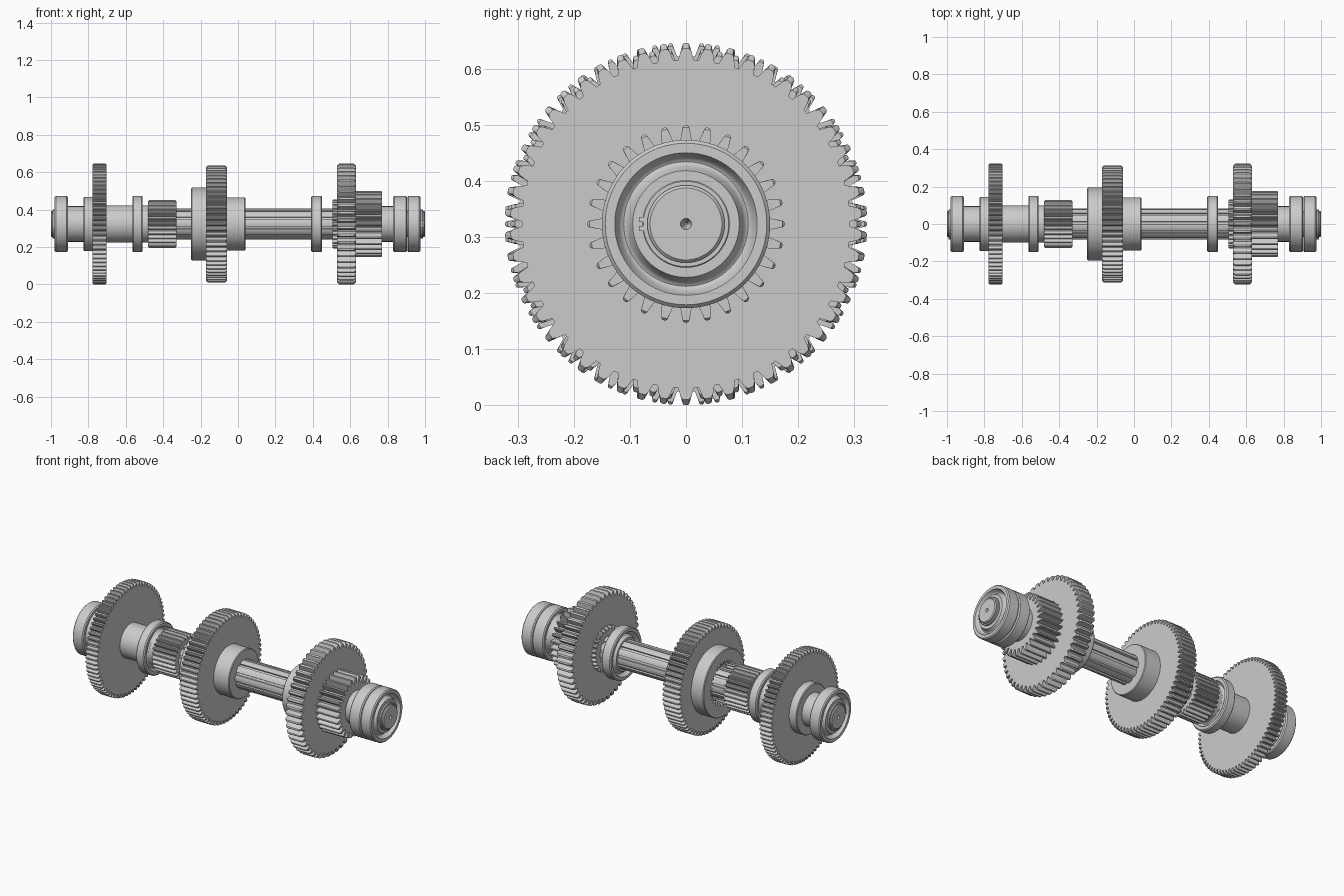
import bpy, bmesh, math

AXIS_Z = 0.323      # height of the shaft axis
BORE = 0.06         # hidden inner radius of parts sitting on the shaft

if "Cube" in bpy.data.objects:
    bpy.data.objects.remove(bpy.data.objects["Cube"], do_unlink=True)

steel = bpy.data.materials.new("light grey steel")
steel.use_nodes = True
GREY = (0.6, 0.6, 0.6, 1)
steel.diffuse_color = GREY
steel.node_tree.nodes["Principled BSDF"].inputs["Base Color"].default_value = GREY


def finish(name, bm):
    bmesh.ops.recalc_face_normals(bm, faces=bm.faces)
    mesh = bpy.data.meshes.new(name)
    bm.to_mesh(mesh)
    bm.free()
    mesh.materials.append(steel)
    ob = bpy.data.objects.new(name, mesh)
    ob.location.z = AXIS_Z
    bpy.context.collection.objects.link(ob)
    bpy.ops.object.select_all(action='DESELECT')
    ob.select_set(True)
    bpy.context.view_layer.objects.active = ob
    bpy.ops.object.shade_smooth_by_angle(angle=math.radians(30))
    return ob


def loft(name, angles, sections, solid=False):
    """Join (x, radii) sections round the x axis; closed ring, or capped solid."""
    bm = bmesh.new()
    n = len(angles)
    loops = []
    for x, radii in sections:
        if not isinstance(radii, list):
            radii = [radii] * n
        loops.append([bm.verts.new((x, r * math.sin(a), r * math.cos(a)))
                      for a, r in zip(angles, radii)])
    pairs = list(zip(loops, loops[1:]))
    if solid:
        bm.faces.new(loops[0])
        bm.faces.new(loops[-1])
    else:
        pairs.append((loops[-1], loops[0]))
    for a, b in pairs:
        for i in range(n):
            j = (i + 1) % n
            bm.faces.new((a[i], a[j], b[j], b[i]))
    return finish(name, bm)


def circle(n=72):
    return [2 * math.pi * i / n for i in range(n)]


def teeth(count, root, tip):
    """Angles and radii of a toothed outline."""
    shape = [(0.0, 0), (0.22, 0), (0.36, 0.5), (0.47, 0.93), (0.55, 1),
             (0.67, 1), (0.75, 0.93), (0.86, 0.5)]
    angles, radii = [], []
    for t in range(count):
        for f, h in shape:
            angles.append(2 * math.pi * (t + f - 0.61) / count)
            radii.append(root + (tip - root) * h)
    return angles, radii


def gear(name, x0, x1, count, root, tip, chamfer=0.008):
    angles, full = teeth(count, root, tip)
    cut = [min(r, tip - chamfer) for r in full]
    loft(name, angles, [(x0, BORE), (x0, cut), (x0 + chamfer, full),
                        (x1 - chamfer, full), (x1, cut), (x1, BORE)])


def sleeve(name, x0, x1, r, bevel=0.004):
    loft(name, circle(), [(x0, BORE), (x0, r - bevel), (x0 + bevel, r),
                          (x1 - bevel, r), (x1, r - bevel), (x1, BORE)])


def bearing(name, x0, x1, r=0.15, left=True, right=True):
    """Race with a rounded groove sunk in the chosen end faces."""
    depth = (x1 - x0) * 0.35
    groove = [(0.095 + 0.032 * i / 8, depth * math.sin(math.pi * i / 8))
              for i in range(9)]
    b = 0.006
    prof = [(x0, BORE)]
    if left:
        prof += [(x0 + d, q) for q, d in groove]
    prof += [(x0, r - b), (x0 + b, r), (x1 - b, r), (x1, r - b)]
    if right:
        prof += [(x1 - d, q) for q, d in reversed(groove)]
    prof.append((x1, BORE))
    loft(name, circle(), prof)


# Shaft: round core with chamfered ends and centre-drilled holes
loft("shaft_core", circle(), [
    (-0.97, 0.002), (-1.0, 0.01), (-1.0, 0.064), (-0.995, 0.069),
    (-0.9, 0.069), (-0.9, 0.075), (0.85, 0.075),
    (0.85, 0.069), (0.995, 0.069), (1.0, 0.064), (1.0, 0.01), (0.97, 0.002)],
    solid=True)

# Splined stretch of the shaft
spline_angles, spline_radii = [], []
for k in range(10):
    for f, r in ((0.0, 0.074), (0.24, 0.074), (0.26, 0.083), (0.5, 0.084),
                 (0.74, 0.084), (0.98, 0.083)):
        spline_angles.append(2 * math.pi * (k + f) / 10)
        spline_radii.append(r)
loft("shaft_splines", spline_angles, [(-0.33, BORE), (-0.33, spline_radii),
                                      (0.52, spline_radii), (0.52, BORE)])

# Right-hand end: outer bearings, pinion and wide gear
bearing("end_bearing_outer", 0.905, 0.975, left=False)
bearing("end_bearing_inner", 0.83, 0.903, right=False)
sleeve("pinion_spacer", 0.76, 0.84, 0.095)
gear("pinion", 0.62, 0.77, 28, 0.138, 0.176, 0.004)
gear("wide_gear", 0.53, 0.63, 50, 0.292, 0.323, 0.01)
gear("wide_gear_clutch_teeth", 0.505, 0.535, 28, 0.115, 0.13, 0.003)
bearing("shaft_bearing", 0.39, 0.45)

# Middle sliding gear, with a toothed socket in its left hub
gear("middle_gear", -0.17, -0.06, 64, 0.287, 0.313)
sleeve("middle_gear_hub", -0.065, 0.04, 0.142)
angles, socket = teeth(28, 0.112, 0.13)
loft("middle_gear_socket", angles, [
    (-0.165, BORE), (-0.19, BORE), (-0.19, socket), (-0.25, socket),
    (-0.25, 0.191), (-0.246, 0.195), (-0.165, 0.195)])

# Left-hand cluster: clutch pinion, bearing and thin gear
gear("clutch_pinion", -0.48, -0.33, 28, 0.105, 0.127, 0.004)
sleeve("clutch_pinion_neck", -0.52, -0.475, 0.1)
bearing("cluster_bearing", -0.565, -0.51)
sleeve("cluster_hub", -0.71, -0.55, 0.1)
gear("thin_gear", -0.777, -0.703, 72, 0.299, 0.323, 0.005)
sleeve("thin_gear_collar", -0.825, -0.77, 0.145)
sleeve("left_spacer", -0.92, -0.82, 0.095)
bearing("left_end_bearing", -0.98, -0.91)

# Retaining clips with two small lugs at each end
for side, x in (("right", 0.982), ("left", -0.986)):
    sleeve(side + "_retaining_clip", x - 0.006, x + 0.006, 0.078, 0.002)
    for tag, z in (("upper", 0.008), ("lower", -0.008)):
        bm = bmesh.new()
        bmesh.ops.create_cube(bm, size=1)
        for v in bm.verts:
            v.co = (x + v.co.x * 0.012, -0.077 + v.co.y * 0.014, z + v.co.z * 0.009)
        finish(side + "_clip_lug_" + tag, bm)
